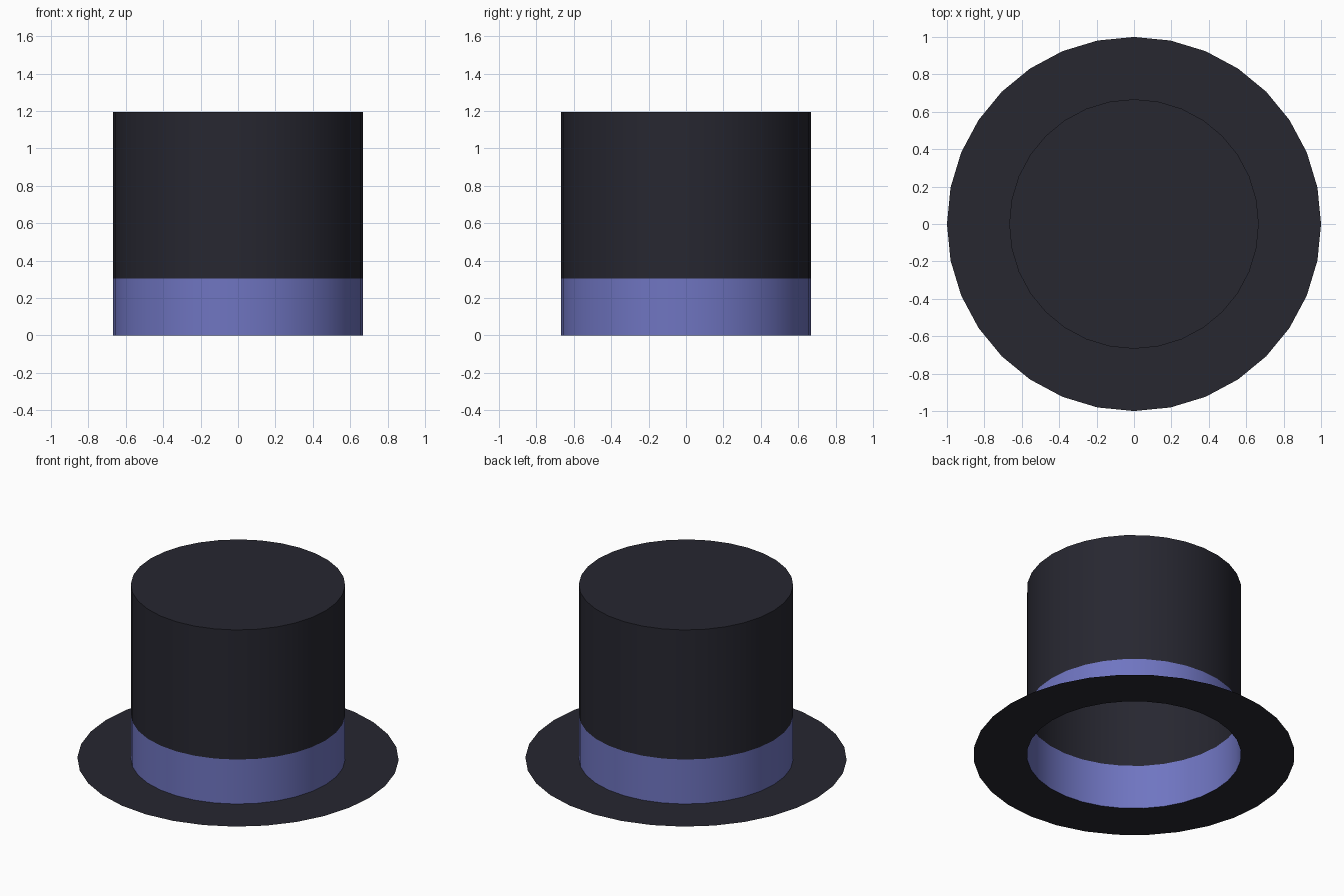
import bpy, bmesh, math

if "Cube" in bpy.data.objects:
    bpy.data.objects.remove(bpy.data.objects["Cube"])

SIDES = 32
R_BRIM, R_CROWN = 1.0, 0.667
Z_BAND, Z_TOP = 0.305, 1.195


def material(name, rgb):
    m = bpy.data.materials.new(name)
    m.diffuse_color = (*rgb, 1.0)
    m.use_nodes = True
    m.node_tree.nodes["Principled BSDF"].inputs["Base Color"].default_value = m.diffuse_color
    return m


def lathe(name, profile, mat, cap=False):
    """Sweep (radius, z) points around z; optionally close the last ring."""
    bm = bmesh.new()
    rings = [[bm.verts.new((r * math.cos(2 * math.pi * i / SIDES),
                            r * math.sin(2 * math.pi * i / SIDES), z))
              for i in range(SIDES)] for r, z in profile]
    for a, b in zip(rings, rings[1:]):
        for i in range(SIDES):
            j = (i + 1) % SIDES
            bm.faces.new((a[i], a[j], b[j], b[i]))
    if cap:
        bm.faces.new(rings[-1])
    mesh = bpy.data.meshes.new(name)
    bm.to_mesh(mesh)
    bm.free()
    mesh.materials.append(mat)
    obj = bpy.data.objects.new(name, mesh)
    bpy.context.collection.objects.link(obj)
    bpy.ops.object.select_all(action='DESELECT')
    obj.select_set(True)
    bpy.context.view_layer.objects.active = obj
    bpy.ops.object.shade_smooth_by_angle(angle=math.radians(30))
    return obj


felt = material("black_felt", (0.020, 0.020, 0.030))
ribbon = material("blue_ribbon", (0.160, 0.178, 0.535))

# Flat paper-thin brim with an open centre
lathe("brim", [(R_BRIM, 0), (R_CROWN, 0)], felt)
# Ribbon forms the lower part of the single-skin wall
lathe("hat_band", [(R_CROWN, 0), (R_CROWN, Z_BAND)], ribbon)
# Crown wall with a closed flat top
lathe("crown", [(R_CROWN, Z_BAND), (R_CROWN, Z_TOP)], felt, cap=True)
